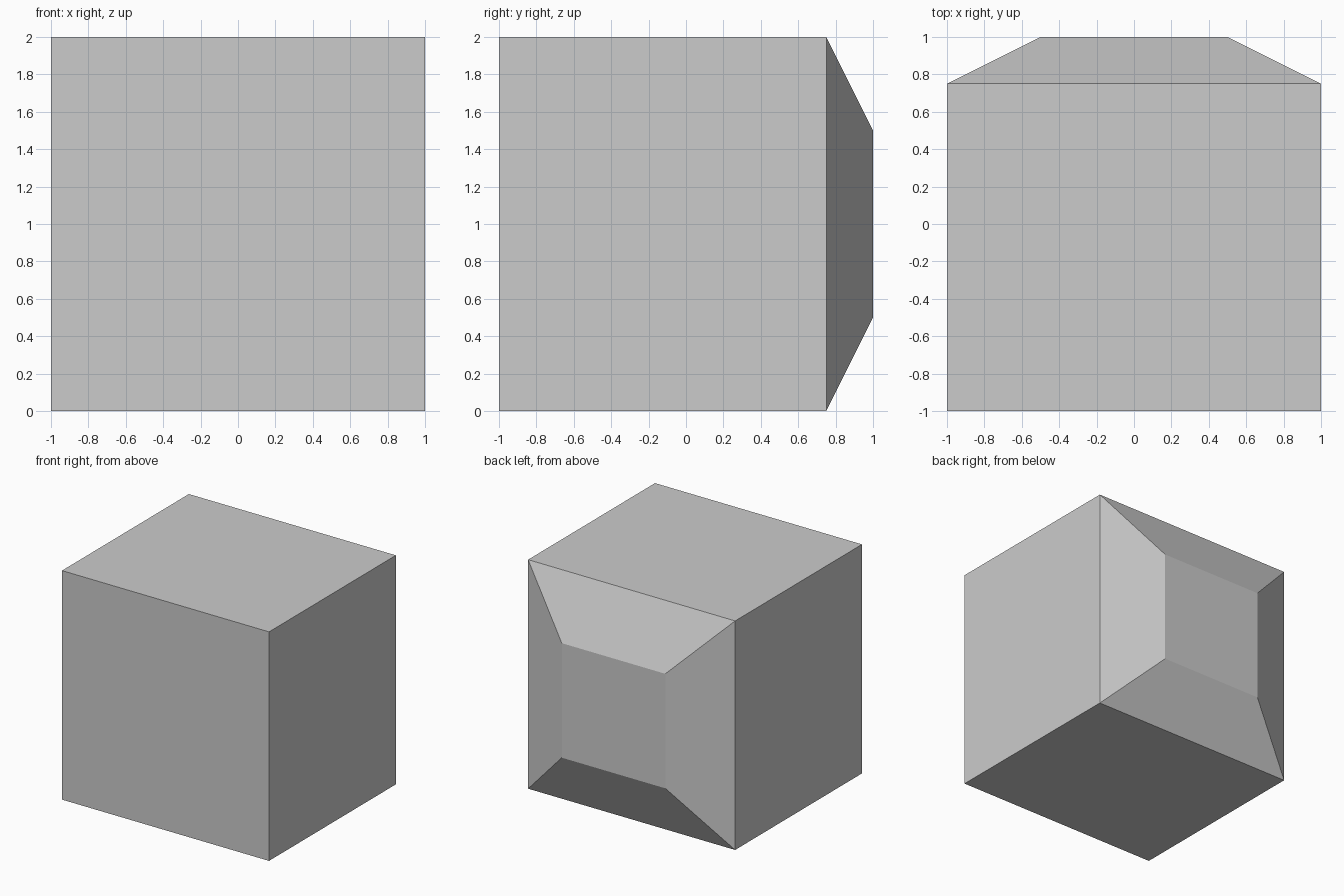
import bpy, bmesh
from mathutils import Vector

if "Cube" in bpy.data.objects:
    bpy.data.objects.remove(bpy.data.objects["Cube"])

# Block: cube body, y -1..0.75, standing on z = 0
bm = bmesh.new()
bmesh.ops.create_cube(bm, size=2)
bmesh.ops.scale(bm, vec=(1, 0.875, 1), verts=bm.verts)
bmesh.ops.translate(bm, vec=(0, -0.125, 1), verts=bm.verts)

# Raised back panel: extrude the back face and taper it to half size
bm.normal_update()
back = max(bm.faces, key=lambda f: f.calc_center_median().y)
panel = bmesh.ops.extrude_discrete_faces(bm, faces=[back])["faces"][0]
centre = Vector((0, 0, 1))
for v in panel.verts:
    v.co = Vector((v.co.x * 0.5, 1.0, centre.z + (v.co.z - centre.z) * 0.5))

bmesh.ops.recalc_face_normals(bm, faces=bm.faces)
mesh = bpy.data.meshes.new("block_with_raised_back")
bm.to_mesh(mesh)
bm.free()
block = bpy.data.objects.new("block_with_raised_back", mesh)
bpy.context.collection.objects.link(block)
